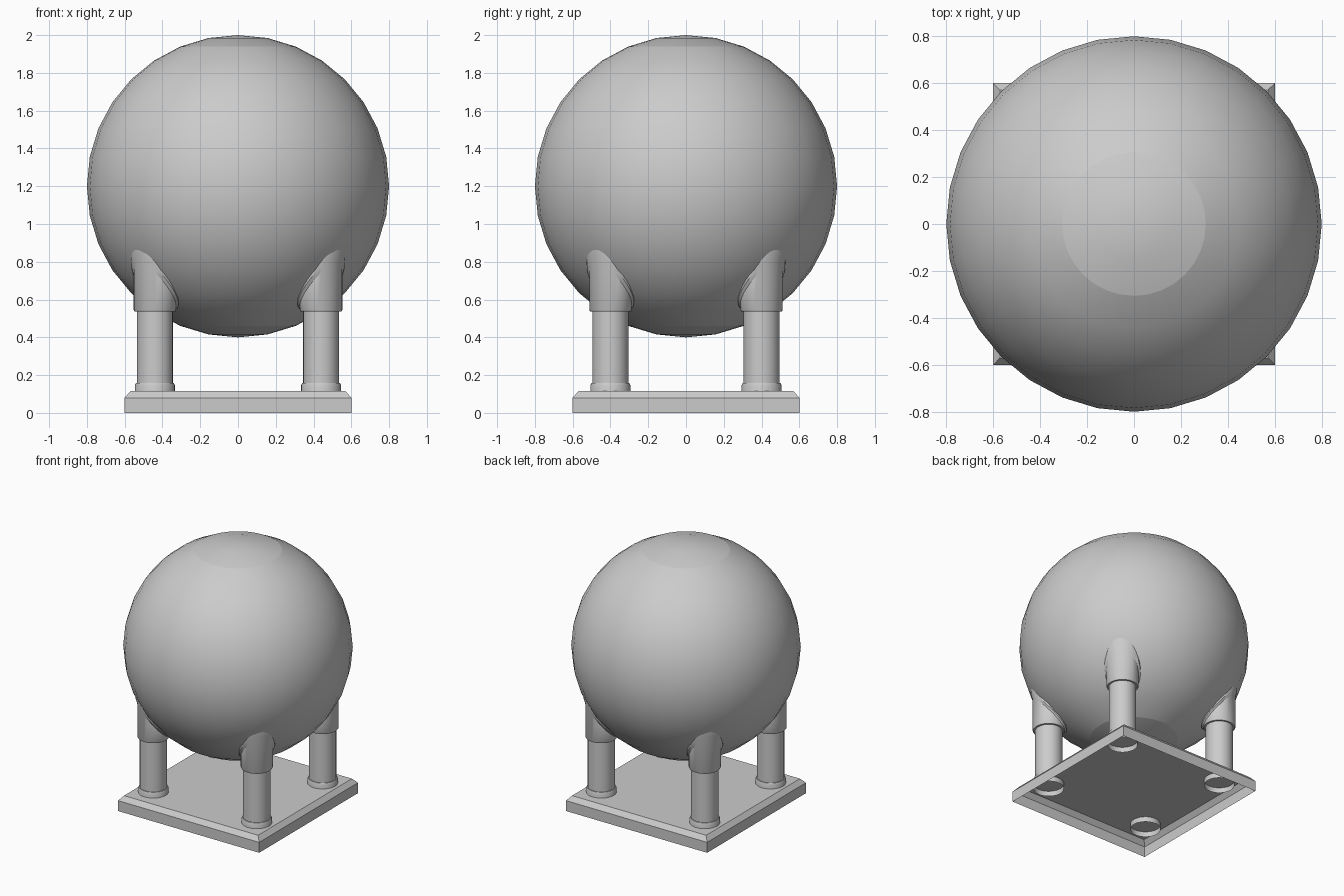
import bpy, bmesh, math

if "Cube" in bpy.data.objects:
    bpy.data.objects.remove(bpy.data.objects["Cube"])

CENTER_Z, RADIUS = 1.2, 0.8
LEG_X, LEG_Y = 0.44, 0.40
SIDES = 32


def finish(bm, name, angle=35, flip_check=True):
    """Turn a bmesh into a smooth-by-angle object."""
    if flip_check:
        bmesh.ops.recalc_face_normals(bm, faces=bm.faces)
    mesh = bpy.data.meshes.new(name)
    bm.to_mesh(mesh)
    bm.free()
    obj = bpy.data.objects.new(name, mesh)
    bpy.context.collection.objects.link(obj)
    bpy.ops.object.select_all(action='DESELECT')
    obj.select_set(True)
    bpy.context.view_layer.objects.active = obj
    bpy.ops.object.shade_smooth_by_angle(angle=math.radians(angle))
    return obj


def skin_rings(name, rings, cx, cy):
    """Round part: each ring is (radius, height function of x, y)."""
    bm = bmesh.new()
    loops = []
    for r, height in rings:
        loop = []
        for i in range(SIDES):
            a = 2 * math.pi * i / SIDES
            x, y = cx + r * math.cos(a), cy + r * math.sin(a)
            loop.append(bm.verts.new((x, y, height(x, y))))
        loops.append(loop)
    for lo, hi in zip(loops, loops[1:]):
        for i in range(SIDES):
            j = (i + 1) % SIDES
            bm.faces.new((lo[i], lo[j], hi[j], hi[i]))
    for f in bm.faces:
        f.normal_update()
    return finish(bm, name, 30, False)


def level(z):
    return lambda x, y: z


def on_tank(radius):
    """Height of the underside of a sphere around the tank centre."""
    return lambda x, y: CENTER_Z - math.sqrt(radius**2 - x * x - y * y)


# Spherical tank, with creased end caps
bm = bmesh.new()
bmesh.ops.create_uvsphere(bm, u_segments=32, v_segments=16, radius=RADIUS)
bmesh.ops.translate(bm, verts=bm.verts, vec=(0, 0, CENTER_Z))
tank = finish(bm, "spherical_tank")
cap_z = RADIUS * math.cos(math.radians(22.5))
for e in tank.data.edges:
    if all(abs(abs(tank.data.vertices[v].co.z - CENTER_Z) - cap_z) < 0.001
           for v in e.vertices):
        e.use_edge_sharp = True

# Square base tray: open below, chamfered along the top
bm = bmesh.new()
loops = [[bm.verts.new((sx * h, sy * h, z))
          for sx, sy in ((-1, -1), (1, -1), (1, 1), (-1, 1))]
         for h, z in ((0.6, 0), (0.6, 0.08), (0.57, 0.115))]
for lo, hi in zip(loops, loops[1:]):
    for i in range(4):
        j = (i + 1) % 4
        bm.faces.new((lo[i], lo[j], hi[j], hi[i]))
bm.faces.new(loops[-1])
finish(bm, "base_plate", 20, False)

# Four legs, each with a foot collar and a sleeve fitted to the tank
for side, sx in (("left", -1), ("right", 1)):
    for end, sy in (("front", -1), ("back", 1)):
        x, y = sx * LEG_X, sy * LEG_Y
        tag = f"{end}_{side}"
        skin_rings(f"{tag}_leg", [(0.095, level(0.14)), (0.095, level(0.60))], x, y)
        skin_rings(f"{tag}_foot_collar",
                   [(0.106, level(0.075)), (0.106, level(0.145)),
                    (0.101, level(0.157)), (0.094, level(0.157))], x, y)
        skin_rings(f"{tag}_sleeve",
                   [(0.094, level(0.538)), (0.108, level(0.538)),
                    (0.112, level(0.545)), (0.112, on_tank(0.815)),
                    (0.125, on_tank(0.805)), (0.127, on_tank(0.785))], x, y)
